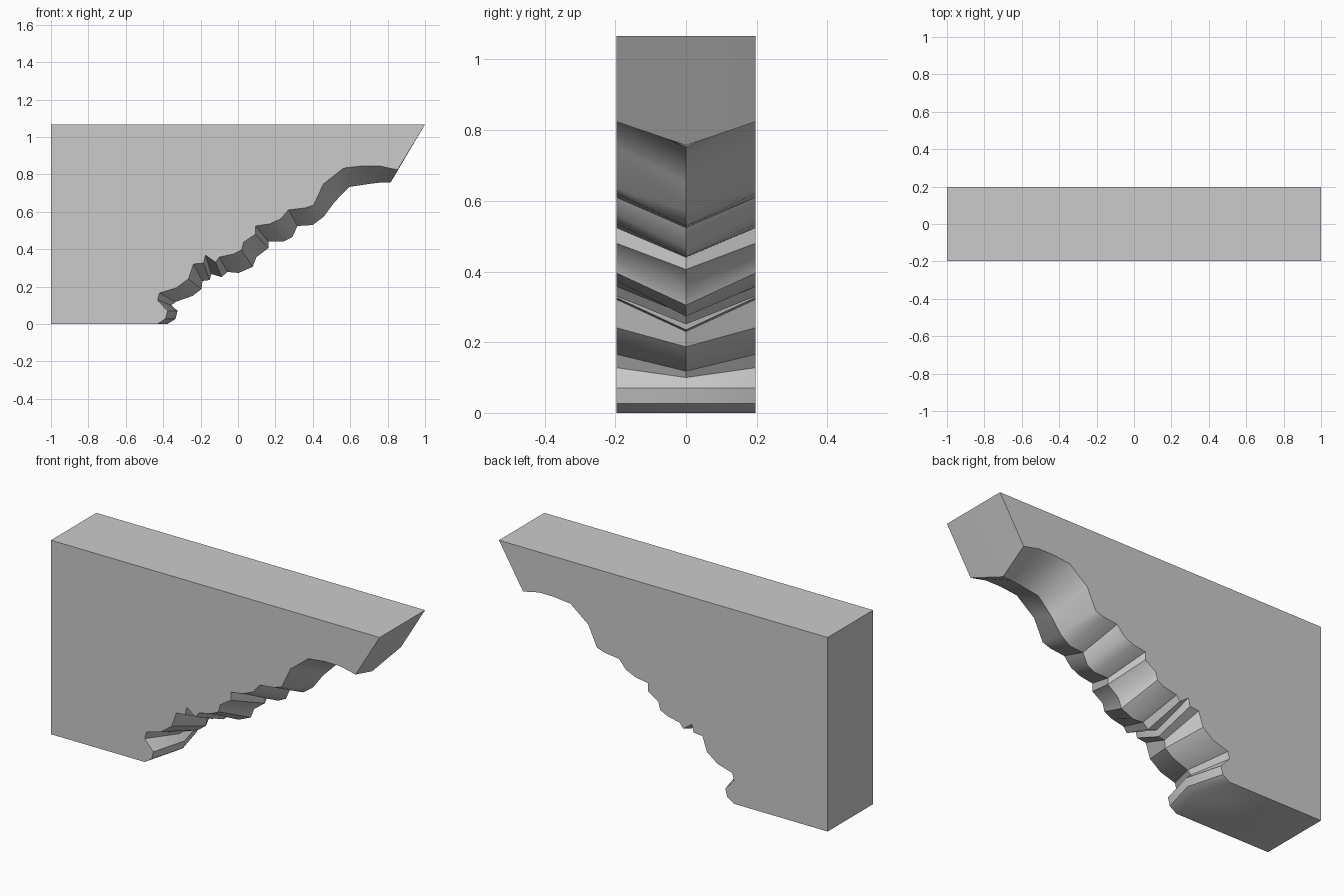
import bpy
import bmesh
import math

HALF_WIDTH = 0.197
HEIGHT = 1.067

# Remove only the default cube
default_cube = bpy.data.objects.get("Cube")
if default_cube:
    bpy.data.objects.remove(default_cube, do_unlink=True)


def make_material(name, colour):
    """Create a plain flat-colour material."""
    material = bpy.data.materials.new(name)
    material.use_nodes = True
    material.diffuse_color = colour
    shader = material.node_tree.nodes["Principled BSDF"]
    shader.inputs["Base Color"].default_value = colour
    shader.inputs["Roughness"].default_value = 0.7
    return material


def bridge(bm, first, second):
    """Join two closed loops of equal length with a band of faces."""
    count = len(first)
    for i in range(count):
        j = (i + 1) % count
        bm.faces.new((first[i], first[j], second[j], second[i]))


# Carved edge where it meets the flat sides, from the tip down to the foot
side_edge = [
    (.853, .824), (.757, .845), (.666, .845), (.565, .834), (.457, .749),
    (.404, .636), (.356, .62), (.27, .61), (.227, .561), (.168, .535),
    (.094, .524), (.094, .48), (.03, .438), (.019, .396), (-.024, .374),
    (-.1, .358), (-.12, .33), (-.174, .369), (-.184, .326), (-.238, .321),
    (-.265, .241), (-.33, .193), (-.42, .166), (-.43, .128), (-.377, .07),
    (-.388, .027), (-.43, 0),
]

# Matching ridge along the middle of the carved edge
ridge_edge = [
    (.816, .757), (.76, .756), (.703, .749), (.596, .733), (.516, .652),
    (.457, .572), (.398, .529), (.318, .524), (.291, .465), (.245, .442),
    (.163, .44), (.163, .406), (.099, .358), (.078, .305), (.003, .273),
    (-.056, .278), (-.088, .251), (-.142, .267), (-.152, .235), (-.19, .23),
    (-.195, .187), (-.243, .15), (-.334, .118), (-.356, .1), (-.323, .07),
    (-.334, .027), (-.377, 0),
]

# Straight back and top shared by every section
block_corners = [(-1, 0), (-1, HEIGHT), (1, HEIGHT)]

# Bracket body: front section, middle ridge section, back section
bm = bmesh.new()
sections = []
for edge, y in ((side_edge, -HALF_WIDTH), (ridge_edge, 0), (side_edge, HALF_WIDTH)):
    sections.append([bm.verts.new((x, y, z)) for x, z in edge + block_corners])
front, middle, back = sections
bridge(bm, front, middle)
bridge(bm, middle, back)
bm.faces.new(front)
bm.faces.new(list(reversed(back)))
bmesh.ops.recalc_face_normals(bm, faces=bm.faces[:])

mesh = bpy.data.meshes.new("carved_bracket")
bm.to_mesh(mesh)
bm.free()

bracket = bpy.data.objects.new("carved_bracket", mesh)
bpy.context.scene.collection.objects.link(bracket)
mesh.materials.append(make_material("plain grey", (0.6, 0.6, 0.6, 1)))

# Soft coves with crisp mouldings
bpy.ops.object.select_all(action="DESELECT")
bracket.select_set(True)
bpy.context.view_layer.objects.active = bracket
bpy.ops.object.shade_smooth_by_angle(angle=math.radians(35))
